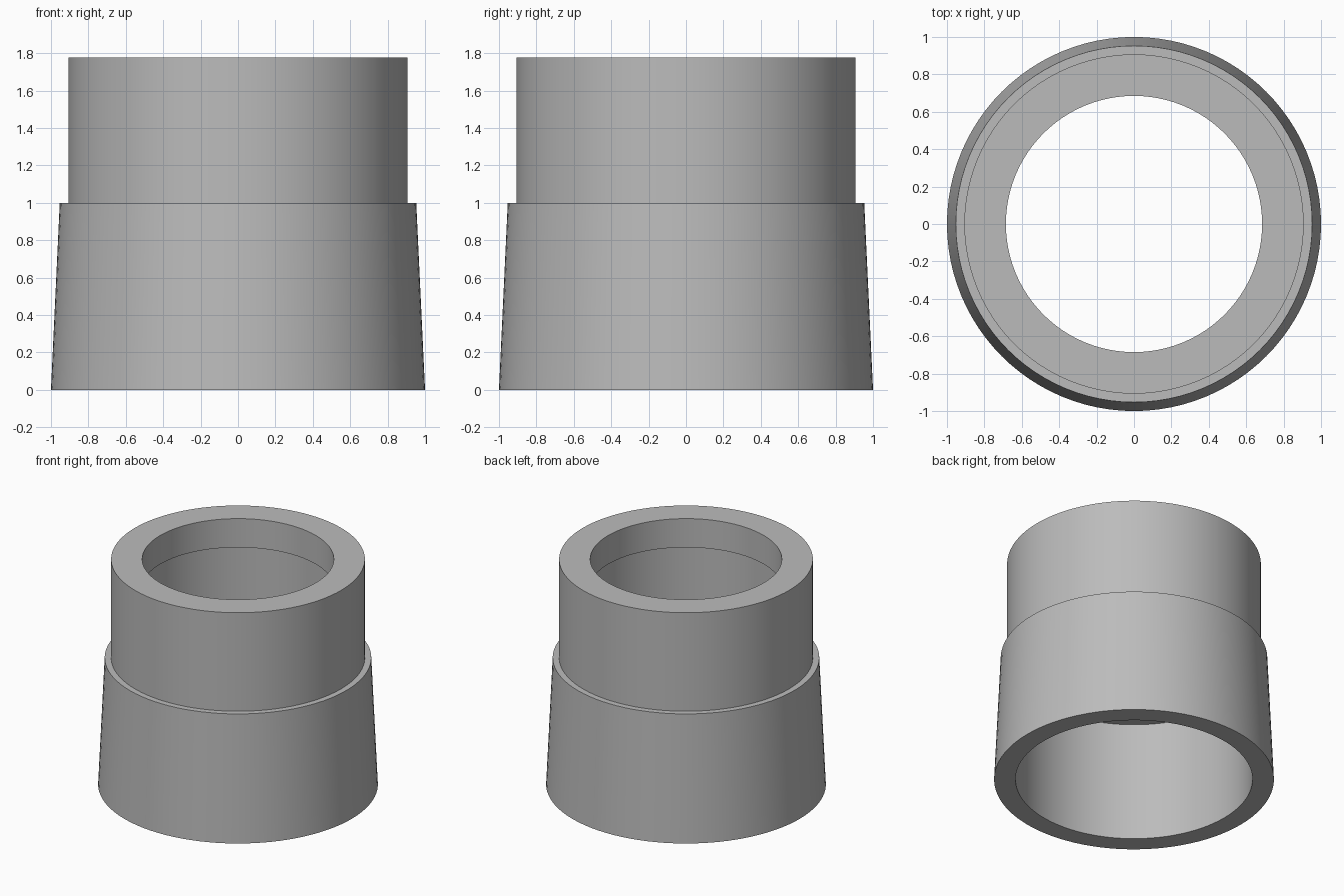
import bpy
import bmesh
from math import tau

SEGMENTS = 96

if "Cube" in bpy.data.objects:
    bpy.data.objects.remove(bpy.data.objects["Cube"], do_unlink=True)

# Plain grey material
grey = bpy.data.materials.new("plain grey")
grey.use_nodes = True
colour = (0.5, 0.5, 0.5, 1)
grey.diffuse_color = colour
grey.node_tree.nodes["Principled BSDF"].inputs["Base Color"].default_value = colour


def lathe(name, profile):
    """Spin a closed (radius, height) profile around the z axis."""
    bm = bmesh.new()
    verts = [bm.verts.new((r, 0, z)) for r, z in profile]
    edges = [bm.edges.new((v, verts[i - 1])) for i, v in enumerate(verts)]
    bmesh.ops.spin(bm, geom=verts + edges, cent=(0, 0, 0), axis=(0, 0, 1),
                   angle=tau, steps=SEGMENTS, use_merge=True)
    bmesh.ops.remove_doubles(bm, verts=bm.verts, dist=0.0001)
    bmesh.ops.recalc_face_normals(bm, faces=bm.faces)
    mesh = bpy.data.meshes.new(name)
    bm.to_mesh(mesh)
    bm.free()
    mesh.materials.append(grey)
    obj = bpy.data.objects.new(name, mesh)
    bpy.context.collection.objects.link(obj)
    return obj


# Stepped sleeve: tapered skirt, straight collar, and a bore with two ledges
sleeve = lathe("stepped_sleeve", [
    (1.0, 0), (0.953, 1.0), (0.907, 1.0), (0.907, 1.777),
    (0.685, 1.777), (0.685, 1.55), (0.755, 1.55),
    (0.755, 0.94), (0.847, 0.94), (0.847, 0),
])

bpy.ops.object.select_all(action="DESELECT")
sleeve.select_set(True)
bpy.context.view_layer.objects.active = sleeve
bpy.ops.object.shade_smooth_by_angle()
